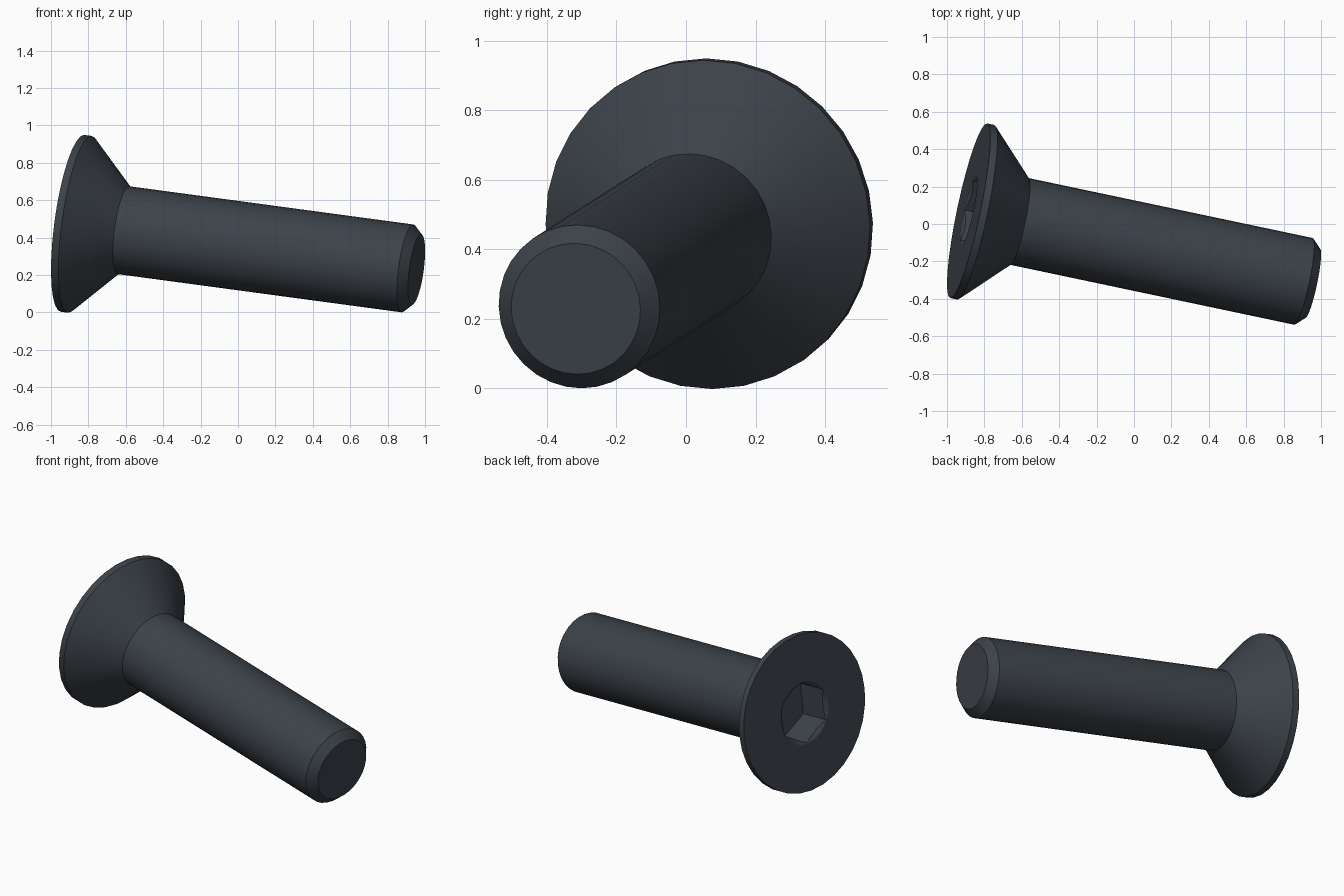
import bpy
import bmesh
import math
from mathutils import Matrix, Vector

cube = bpy.data.objects.get("Cube")
if cube:
    bpy.data.objects.remove(cube, do_unlink=True)

# Dark steel finish
steel = bpy.data.materials.new("dark_slate_steel")
steel.use_nodes = True
COLOUR = (0.045, 0.055, 0.067, 1)
steel.diffuse_color = COLOUR
steel.node_tree.nodes["Principled BSDF"].inputs["Base Color"].default_value = COLOUR

# Screw frame: local z runs from the head face to the tip, local x points up
axis = Vector((0.970, -0.2047, -0.1305)).normalized()
up = (Vector((0, 0, 1)) - axis * axis.z).normalized()
side = axis.cross(up)
FRAME = Matrix.Translation((-0.884, 0.071, 0.476)) @ Matrix((up, side, axis)).transposed().to_4x4()


def lathe(name, profile, sides):
    """Closed solid of revolution from (radius, height) points."""
    bm = bmesh.new()
    rings = []
    for radius, height in profile:
        angles = [math.tau * i / sides for i in range(sides)]
        rings.append([bm.verts.new((radius * math.cos(a), radius * math.sin(a), height)) for a in angles])
    for low, high in zip(rings, rings[1:]):
        for i in range(sides):
            j = (i + 1) % sides
            bm.faces.new((low[i], low[j], high[j], high[i]))
    bm.faces.new(rings[0][::-1])
    bm.faces.new(rings[-1])
    bmesh.ops.recalc_face_normals(bm, faces=bm.faces)
    mesh = bpy.data.meshes.new(name)
    bm.to_mesh(mesh)
    bm.free()
    mesh.materials.append(steel)
    obj = bpy.data.objects.new(name, mesh)
    obj.matrix_world = FRAME
    bpy.context.collection.objects.link(obj)
    return obj


# Countersunk head, shank and chamfered tip
HEAD, SHANK, TIP = 0.477, 0.237, 0.19
screw = lathe("countersunk_screw", [
    (HEAD, 0), (HEAD, 0.04), (SHANK, 0.28), (SHANK, 1.846), (TIP, 1.895)], 32)

# Hex socket with a round countersunk mouth
cutters = [
    lathe("hex_socket_cutter", [(0.186, -0.1), (0.186, 0.195)], 6),
    lathe("socket_mouth_cutter", [(0.189, -0.1), (0.189, 0), (0.155, 0.02)], 32),
]
bpy.context.view_layer.update()
bpy.ops.object.select_all(action="DESELECT")
bpy.context.view_layer.objects.active = screw
screw.select_set(True)
for cutter in cutters:
    cutter.hide_render = True
    cut = screw.modifiers.new(cutter.name, "BOOLEAN")
    cut.operation = "DIFFERENCE"
    cut.solver = "EXACT"
    cut.object = cutter
    bpy.ops.object.modifier_apply(modifier=cut.name)
for cutter in cutters:
    bpy.data.objects.remove(cutter, do_unlink=True)

# Smooth round surfaces, crisp rims and socket edges
bpy.ops.object.shade_smooth_by_angle(angle=math.radians(30))
